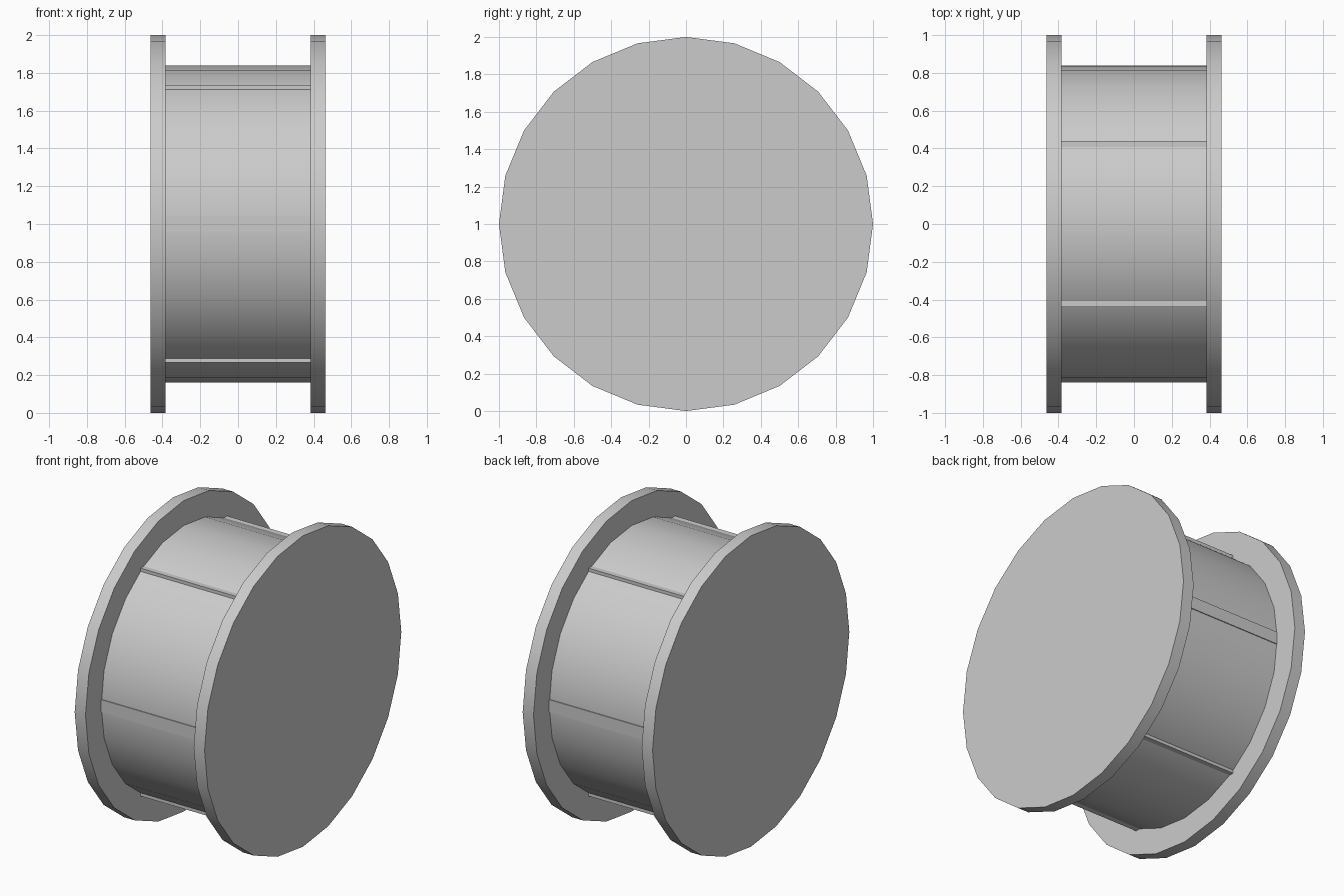
import bpy
import math

default_cube = bpy.data.objects.get("Cube")
if default_cube:
    bpy.data.objects.remove(default_cube, do_unlink=True)

GREY = (0.6, 0.6, 0.6, 1)
grey = bpy.data.materials.new("light_grey")
grey.use_nodes = True
grey.diffuse_color = GREY
grey.node_tree.nodes["Principled BSDF"].inputs["Base Color"].default_value = GREY

SIDES = 24
HALF_DRUM = 0.385
DISC_THICKNESS = 0.077
BAR = 0.08
BAR_RING = 0.8


def round_part(name, radius, length, x):
    """Cylinder lying along x, with a corner pointing straight up."""
    bpy.ops.mesh.primitive_cylinder_add(
        vertices=SIDES, radius=radius, depth=length,
        location=(x, 0, 1), rotation=(0, math.pi / 2, 0))
    part = bpy.context.object
    part.name = name
    part.data.materials.append(grey)
    bpy.ops.object.shade_smooth_by_angle(angle=math.radians(30))
    return part


# Central drum
round_part("drum", 0.84, 2 * HALF_DRUM, 0)

# End discs
for side, sign in (("left", 1), ("right", -1)):
    round_part(side + "_disc", 1, DISC_THICKNESS,
               sign * (HALF_DRUM + DISC_THICKNESS / 2))

# Six square bars set into the drum, all kept upright
for i in range(6):
    angle = i * math.pi / 3
    bpy.ops.mesh.primitive_cube_add(
        size=1, location=(0, BAR_RING * math.cos(angle),
                          1 + BAR_RING * math.sin(angle)))
    bar = bpy.context.object
    bar.name = f"cross_bar_{i + 1}"
    bar.scale = (2 * HALF_DRUM, BAR, BAR)
    bar.data.materials.append(grey)
